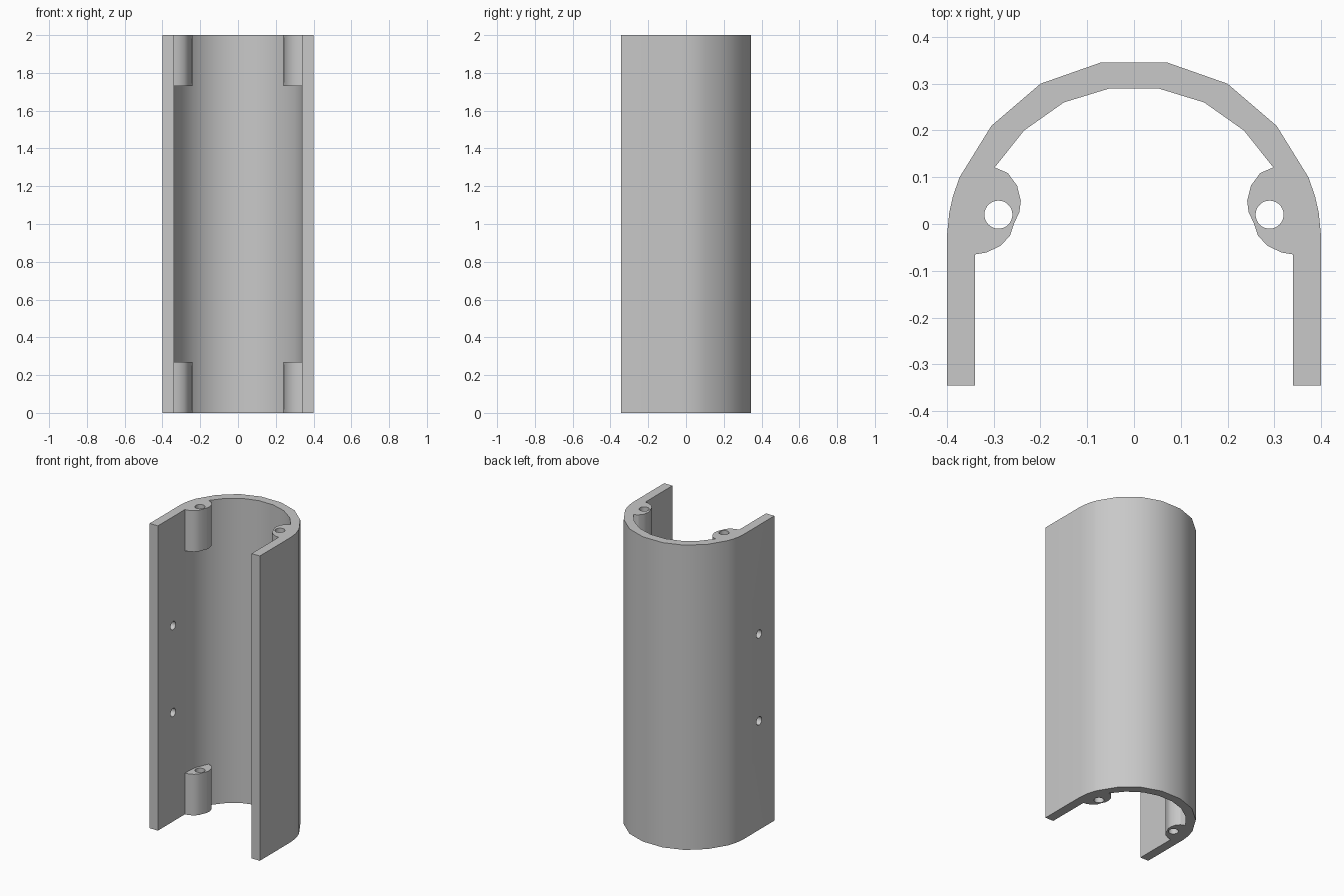
import bpy, bmesh
from math import radians
from mathutils import Matrix

cube = bpy.data.objects.get("Cube")
if cube:
    bpy.data.objects.remove(cube)

grey = bpy.data.materials.new("plain grey")
grey.use_nodes = True
colour = (0.58, 0.58, 0.58, 1)
grey.diffuse_color = colour
grey.node_tree.nodes["Principled BSDF"].inputs["Base Color"].default_value = colour


def add_object(name, bm):
    bmesh.ops.recalc_face_normals(bm, faces=bm.faces)
    mesh = bpy.data.meshes.new(name)
    bm.to_mesh(mesh)
    bm.free()
    mesh.materials.append(grey)
    obj = bpy.data.objects.new(name, mesh)
    bpy.context.collection.objects.link(obj)
    return obj


def prism(name, outline, bottom, top):
    bm = bmesh.new()
    face = bm.faces.new([bm.verts.new((x, y, bottom)) for x, y in outline])
    made = bmesh.ops.extrude_face_region(bm, geom=[face])["geom"]
    verts = [g for g in made if isinstance(g, bmesh.types.BMVert)]
    bmesh.ops.translate(bm, verts=verts, vec=(0, 0, top - bottom))
    return add_object(name, bm)


def drill(obj, centre, radius, depth, axis):
    """Cut a round hole through obj along the z or x axis."""
    bm = bmesh.new()
    bmesh.ops.create_cone(bm, cap_ends=True, segments=32, radius1=radius,
                          radius2=radius, depth=depth)
    if axis == "x":
        bm.transform(Matrix.Rotation(radians(90), 4, "Y"))
    bm.transform(Matrix.Translation(centre))
    cutter = add_object("hole_cutter", bm)
    cutter.hide_render = True
    mod = obj.modifiers.new("hole", "BOOLEAN")
    mod.operation = "DIFFERENCE"
    mod.solver = "EXACT"
    mod.object = cutter
    bpy.context.view_layer.objects.active = obj
    bpy.ops.object.modifier_apply(modifier=mod.name)
    bpy.data.objects.remove(cutter)


def smooth(obj):
    bpy.ops.object.select_all(action="DESELECT")
    obj.select_set(True)
    bpy.context.view_layer.objects.active = obj
    bpy.ops.object.shade_smooth_by_angle(angle=radians(30))


def mirrored(points):
    return [(-x, y) for x, y in reversed(points)]


# U-shaped shell: right half of each wall line, front to back
outer = [(0.4, -0.345), (0.4, -0.025), (0.395, 0.025), (0.387, 0.06),
         (0.373, 0.1), (0.305, 0.21), (0.2, 0.3), (0.072, 0.345)]
inner = [(0.34, -0.345), (0.34, -0.065), (0.34, -0.02), (0.332, 0.04),
         (0.298, 0.121), (0.235, 0.2), (0.15, 0.26), (0.052, 0.29)]
inside = inner + mirrored(inner)
shell = prism("shell", outer + mirrored(outer) + inside[::-1], 0, 2)

# Two side holes through one wall
for z in (0.715, 1.285):
    drill(shell, (-0.37, -0.187, z), 0.027, 0.2, "x")
smooth(shell)

# Screw bosses in the four corners, seated against the inner wall
boss = inner[1:5] + [(0.27, 0.109), (0.25, 0.082), (0.242, 0.05),
                     (0.245, 0.026), (0.256, 0.002), (0.265, -0.025),
                     (0.286, -0.047), (0.316, -0.061)]
for side, sign in (("left", 1), ("right", -1)):
    outline = boss if sign == 1 else mirrored(boss)
    for level, bottom, top in (("lower", 0, 0.27), ("upper", 1.73, 2)):
        part = prism(f"{level}_{side}_screw_boss", outline, bottom, top)
        drill(part, (sign * 0.29, 0.02, (bottom + top) / 2), 0.03, 0.5, "z")
        smooth(part)
